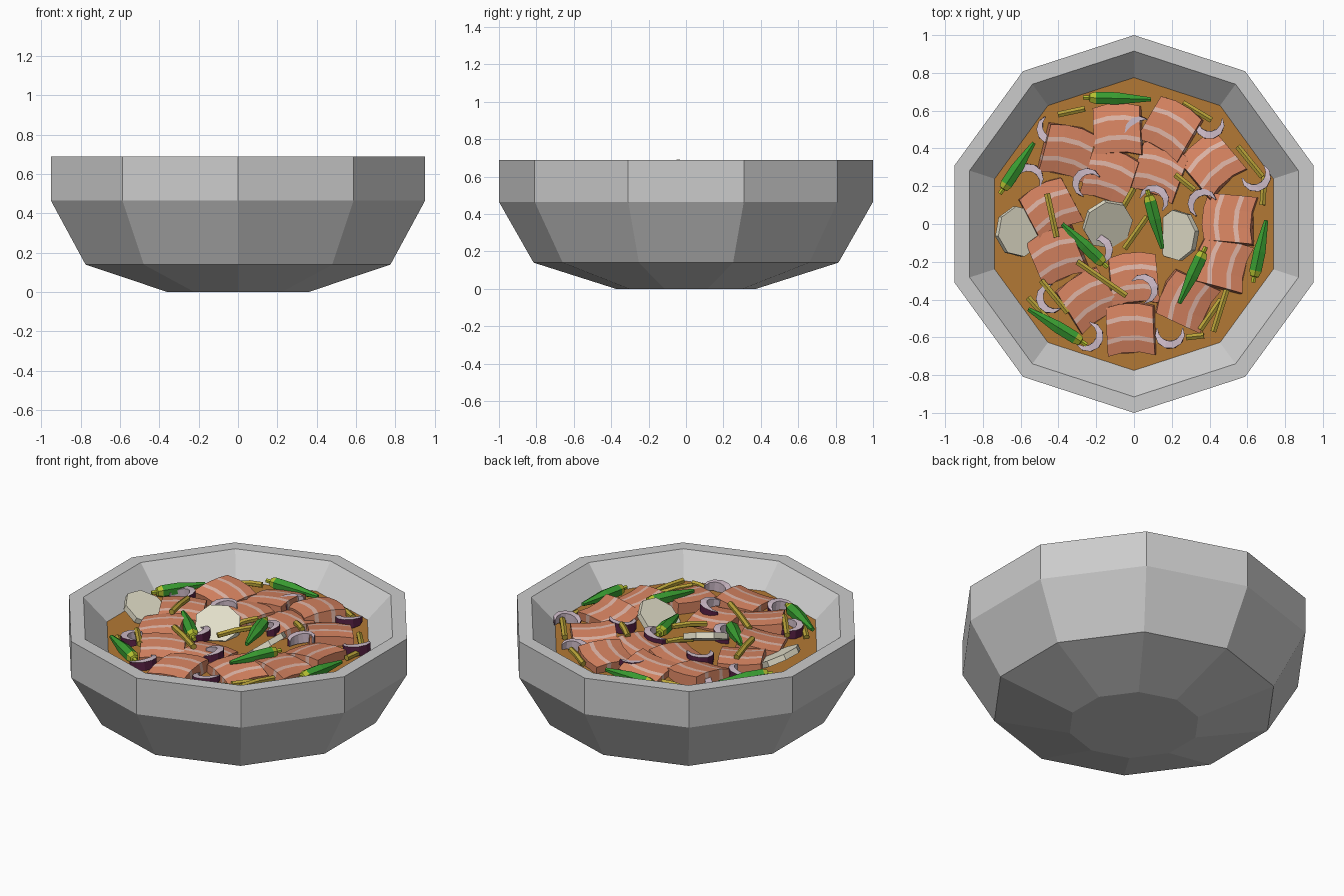
import bpy, bmesh, random
from math import sin, cos, pi, radians
from mathutils import Vector, Matrix, Euler

if "Cube" in bpy.data.objects:
    bpy.data.objects.remove(bpy.data.objects["Cube"])

random.seed(4)


def mat(name, *rgb):
    m = bpy.data.materials.new(name)
    m.diffuse_color = (*rgb, 1)
    m.use_nodes = True
    m.node_tree.nodes["Principled BSDF"].inputs["Base Color"].default_value = m.diffuse_color
    return m


BROTH = mat("broth", .45, .19, .035)
FLESH = mat("fish_flesh", .68, .23, .12)
FAT = mat("fish_fat", .75, .47, .39)
SKIN = mat("fish_skin", .35, .33, .33)
RADISH = mat("radish", .78, .75, .60)
GREEN = mat("okra_green", .04, .33, .03)
CAP = mat("okra_cap", .45, .52, .03)
BEAN = mat("bean", .48, .36, .04)
PURPLE = mat("onion_skin", .10, .015, .06)
PALE = mat("onion_flesh", .62, .50, .58)


def finish(name, bm, mats=()):
    bmesh.ops.recalc_face_normals(bm, faces=bm.faces)
    me = bpy.data.meshes.new(name)
    bm.to_mesh(me)
    bm.free()
    for m in mats:
        me.materials.append(m)
    ob = bpy.data.objects.new(name, me)
    bpy.context.collection.objects.link(ob)
    return ob


def skin_rings(bm, rings, pick=lambda seg, side: 0):
    """Join rings of points with quads and close both ends."""
    vs = [[bm.verts.new(p) for p in r] for r in rings]
    n = len(vs[0])
    for s in range(len(vs) - 1):
        for k in range(n):
            f = bm.faces.new((vs[s][k], vs[s][(k + 1) % n], vs[s + 1][(k + 1) % n], vs[s + 1][k]))
            f.material_index = pick(s, k)
    bm.faces.new(vs[0]).material_index = pick(0, 0)
    bm.faces.new(vs[-1]).material_index = pick(len(vs) - 2, 0)


def sweep(name, path, radii, n, mats, pick=lambda s, k: 0):
    """Sweep an n-sided section (half width, half height) along a path."""
    rings = []
    for i, p in enumerate(path):
        t = (path[min(i + 1, len(path) - 1)] - path[max(i - 1, 0)]).normalized()
        side = t.cross(Vector((0, 0, 1))).normalized()
        up = side.cross(t)
        w, h = radii[i]
        rings.append([p + side * w * cos(a) + up * h * sin(a)
                      for a in [2 * pi * (k + .5) / n for k in range(n)]])
    bm = bmesh.new()
    skin_rings(bm, rings, pick)
    return finish(name, bm, mats)


def decagon(r, z):
    return [Vector((r * cos(a), r * sin(a), z)) for a in [pi / 2 + k * pi / 5 for k in range(10)]]


# Bowl: ten-sided shell, outside up over the rim and down inside
bm = bmesh.new()
skin_rings(bm, [decagon(r, z) for r, z in
                [(.375, 0), (.815, .14), (1, .465), (1, .69), (.915, .69), (.77, .55), (.62, .25), (.3, .12)]])
finish("bowl", bm)

# Broth surface
bm = bmesh.new()
bm.faces.new([bm.verts.new(p) for p in decagon(.776, .555)])
finish("broth", bm, [BROTH])


# Fish pieces: curved slabs with two pale fat stripes
def fish(x, y, stripe_angle, z=.60):
    across = [-.13, -.065, -.04, .04, .065, .13]
    along = [-.125, -.045, .045, .125]
    mtx = (Matrix.Translation((x, y, z))
           @ Euler((radians(random.uniform(-9, 9)), radians(random.uniform(-9, 9)), 0)).to_matrix().to_4x4()
           @ Matrix.Rotation(radians(stripe_angle), 4, 'Z'))
    rings = []
    for v in across:
        top = [(u, v - 1.4 * u * u + .012, .012 - .9 * v * v) for u in along]
        low = [(u * 1.03, w, -.085) for u, w, _ in reversed(top)]
        rings.append([mtx @ Vector(p) for p in top + low])
    bm = bmesh.new()
    skin_rings(bm, rings, lambda s, k: 2 if 4 <= k <= 6 else s % 2)
    finish("fish_piece", bm, [FLESH, FAT, SKIN])


for p in [(-.09, .50, 3), (.19, .51, -30, .61), (.41, .32, 40), (-.35, .38, -14, .61), (-.13, .25, -18, .59),
          (.13, .28, -20, .59), (.50, .03, 85), (.47, -.21, 75), (.28, -.41, 65), (-.02, -.56, 2),
          (0, -.29, 5, .58), (-.24, -.40, 32), (-.41, -.17, 22), (-.44, .08, 28)]:
    fish(*p)

# Radish slices: tilted octagonal discs
for x, y, z, tx, ty in [(-.61, -.04, .59, 5, 28), (-.14, 0, .605, 26, 12), (.23, -.06, .595, -8, -38)]:
    bm = bmesh.new()
    bmesh.ops.create_cone(bm, cap_ends=True, segments=8, radius1=.135, radius2=.135, depth=.035)
    ob = finish("radish_slice", bm, [RADISH])
    ob.location = (x, y, z)
    ob.rotation_euler = (radians(tx), radians(ty), radians(12))


# Okra pods: cap end first, then tip
def okra(x0, y0, x1, y1, z0=.59, z1=.59):
    a, b = Vector((x0, y0, z0)), Vector((x1, y1, z1))
    ts = [0, .09, .10, .19, .5, 1]
    rs = [.013, .014, .027, .037, .037, .012]
    sweep("okra_pod", [a.lerp(b, t) for t in ts], [(r, r) for r in rs], 6,
          [GREEN, CAP], lambda s, k: int(s < 3))


for p in [(-.27, .67, .09, .66), (-.71, .16, -.53, .43), (-.14, -.23, -.38, 0, .60, .62),
          (.07, .18, .15, -.13, .63, .61), (-.25, -.64, -.56, -.45), (.38, -.12, .24, -.42, .63, .63),
          (.63, -.31, .70, .02)]:
    okra(*p)

# Yellow bean sticks
for x0, y0, x1, y1, z in [(-.40, .58, -.26, .61, .58), (.26, .64, .41, .55, .58), (.55, .41, .68, .25, .58),
                          (.69, .25, .68, .10, .57), (.22, .26, .32, .18, .62), (-.46, .16, -.41, -.07, .63),
                          (-.08, .05, 0, .19, .60), (-.05, -.13, .07, .04, .62), (-.30, -.20, -.04, -.38, .63),
                          (-.56, -.39, -.44, -.52, .57), (-.49, -.30, -.35, -.47, .60), (.49, -.35, .42, -.57, .58),
                          (.46, -.40, .35, -.56, .57), (.28, -.60, .37, -.59, .57)]:
    a, b = Vector((x0, y0, z - .008)), Vector((x1, y1, z + .008))
    sweep("bean_stick", [a, a.lerp(b, .5) + Vector((0, 0, .006)), b], [(.018, .018)] * 3, 6, [BEAN])

# Onion slivers: crescents, purple outside and pale inside
for x, y, facing, z in [(.04, .49, 170, .60), (.40, .54, 270, .58), (.64, .26, 300, .58), (-.56, .23, 80, .58),
                        (-.24, .21, 140, .60), (.37, .10, 130, .60), (-.43, -.39, 200, .59), (.04, -.35, 30, .60),
                        (.19, -.57, 270, .58), (-.25, -.59, 330, .57), (-.43, .51, 230, .58),
                        (-.20, -.14, 20, .58), (.10, .12, 60, .59)]:
    arc = [radians(facing + d) for d in range(-105, 106, 30)]
    path = [Vector((x + .07 * cos(a), y + .07 * sin(a), z + .012 * cos(a))) for a in arc]
    wid = [.004, .016, .024, .028, .028, .024, .016, .004]
    sweep("onion_sliver", path, [(w, w * .7 + .022) for w in wid], 4, [PALE, PURPLE],
          lambda s, k: int(k in (2, 3)))
